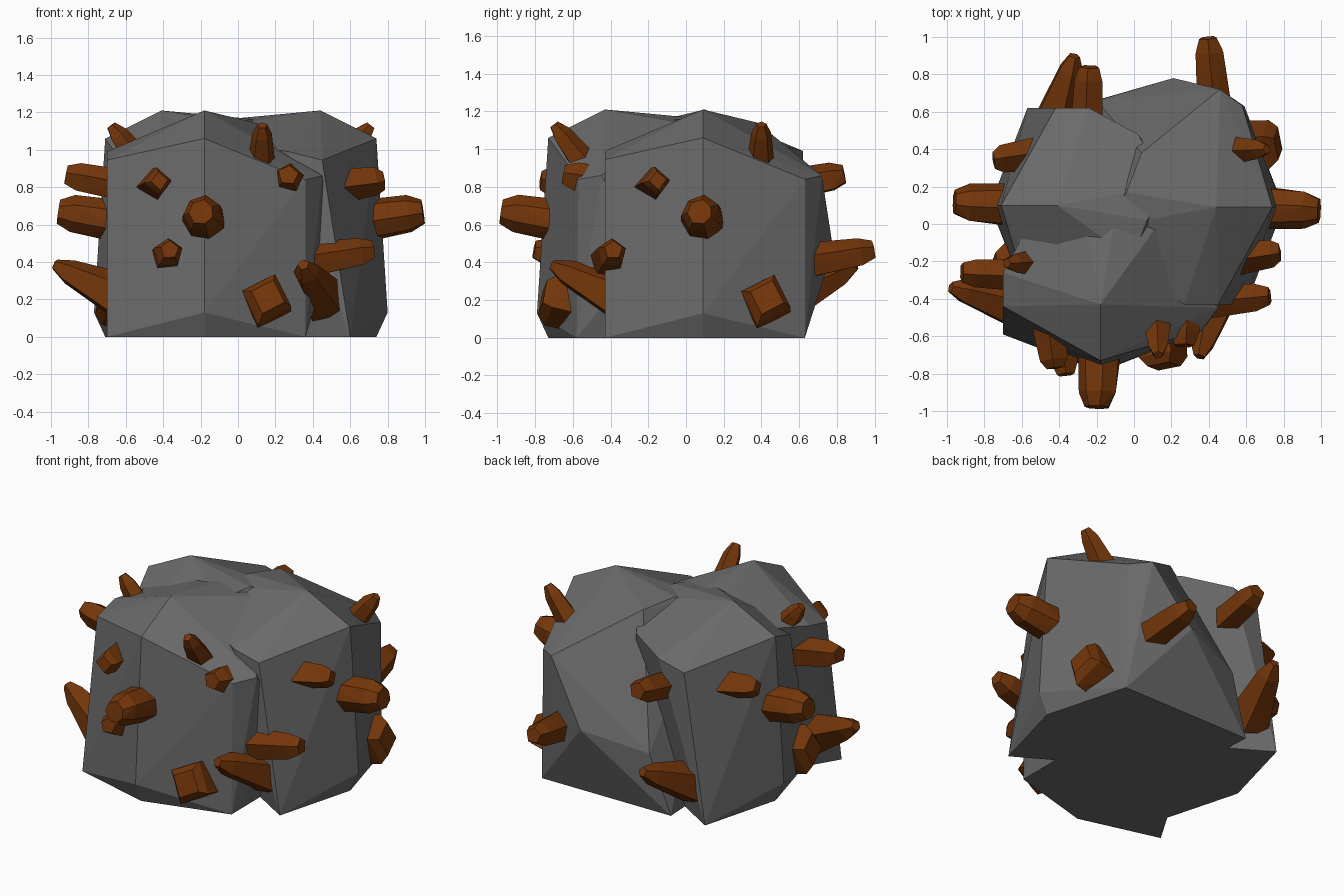
import bpy, bmesh, math, random
from mathutils import Vector, Matrix

if "Cube" in bpy.data.objects:
    bpy.data.objects.remove(bpy.data.objects["Cube"])

random.seed(4)


def paint(name, rgb):
    m = bpy.data.materials.new(name)
    m.diffuse_color = (*rgb, 1)
    m.use_nodes = True
    m.node_tree.nodes["Principled BSDF"].inputs["Base Color"].default_value = m.diffuse_color
    return m


rust = paint("rust_crystal", (0.175, 0.037, 0.003))
stone = paint("dark_stone", (0.145, 0.145, 0.145))


def hull(name, pts, mat):
    """Flat faced convex chunk around the given points."""
    bm = bmesh.new()
    for p in pts:
        bm.verts.new(p)
    res = bmesh.ops.convex_hull(bm, input=bm.verts)
    junk = [v for v in res["geom_interior"] if isinstance(v, bmesh.types.BMVert)]
    bmesh.ops.delete(bm, geom=junk, context='VERTS')
    bmesh.ops.dissolve_limit(bm, angle_limit=0.02, verts=bm.verts, edges=bm.edges)
    bmesh.ops.recalc_face_normals(bm, faces=bm.faces)
    me = bpy.data.meshes.new(name)
    bm.to_mesh(me)
    bm.free()
    me.materials.append(mat)
    return me


def crystal(name, base, tip, r0, r1, sides, spin):
    """Tapered faceted shard with a chamfered end."""
    base, tip = Vector(base), Vector(tip)
    axis = tip - base
    q = axis.to_track_quat('Z', 'Y')
    pts = []
    for t, r in ((0, r0), (0.8, r0 * 0.3 + r1 * 0.7), (1, r1 * 0.7)):
        for i in range(sides):
            a = spin + 2 * math.pi * i / sides
            k = r * random.uniform(0.92, 1.06)
            pts.append(base + axis * t + q @ Vector((k * math.cos(a), k * math.sin(a), 0)))
    return hull(name, pts, rust)


# One rock chunk: ridged front, sloped top, undercut ends, flat base
rock = hull("rock_chunk", [
    (-0.18, -0.73, 0), (-0.70, -0.59, 0), (0.36, -0.58, 0),
    (0.355, 0.34, 0), (-0.16, 0.31, 0),
    (-0.18, -0.79, 0.13),
    (-0.18, -0.73, 1.06), (-0.70, -0.44, 0.945), (-0.70, -0.26, 0.99),
    (0.45, -0.45, 0.86), (0.36, -0.57, 0.84),
    (0.51, -0.20, 0.47), (0.39, 0.21, 0.38),
    (-0.18, -0.43, 1.21), (-0.10, 0.05, 1.165), (0.11, -0.03, 1.14),
    (-0.56, 0.0, 1.03), (-0.29, 0.17, 1.12),
], stone)

# Crystals growing from the chunk: base, tip, base radius, tip radius, sides, spin
shards = [crystal(f"crystal_{i}", *s) for i, s in enumerate([
    ((-0.18, -0.60, 0.61), (-0.195, -0.98, 0.665), 0.125, 0.095, 7, 0.5),
    ((-0.45, -0.55, 0.81), (-0.42, -0.77, 0.835), 0.09, 0.07, 4, 0.1),
    ((0.12, -0.50, 0.87), (0.13, -0.70, 1.13), 0.085, 0.04, 5, 0.3),
    ((0.14, -0.52, 0.16), (0.16, -0.76, 0.215), 0.15, 0.14, 4, 1.25),
    ((0.36, -0.42, 0.40), (0.725, -0.385, 0.465), 0.10, 0.075, 5, 0.3),
    ((-0.60, -0.45, 0.20), (-0.98, -0.34, 0.385), 0.135, 0.045, 5, 0.6),
    ((-0.58, -0.27, 0.80), (-0.92, -0.26, 0.865), 0.095, 0.08, 5, 0.2),
])]

# The same cluster is turned to the front, right and left
for side, angle, offset in (("front", 0, (0, 0, 0)),
                            ("right", 90, (0.01, 0.27, 0)),
                            ("left", -90, (0.02, -0.08, 0))):
    place = Matrix.Translation(offset) @ Matrix.Rotation(math.radians(angle), 4, 'Z')
    for me in [rock] + shards:
        ob = bpy.data.objects.new(f"{side}_{me.name}", me)
        ob.matrix_world = place
        bpy.context.collection.objects.link(ob)
